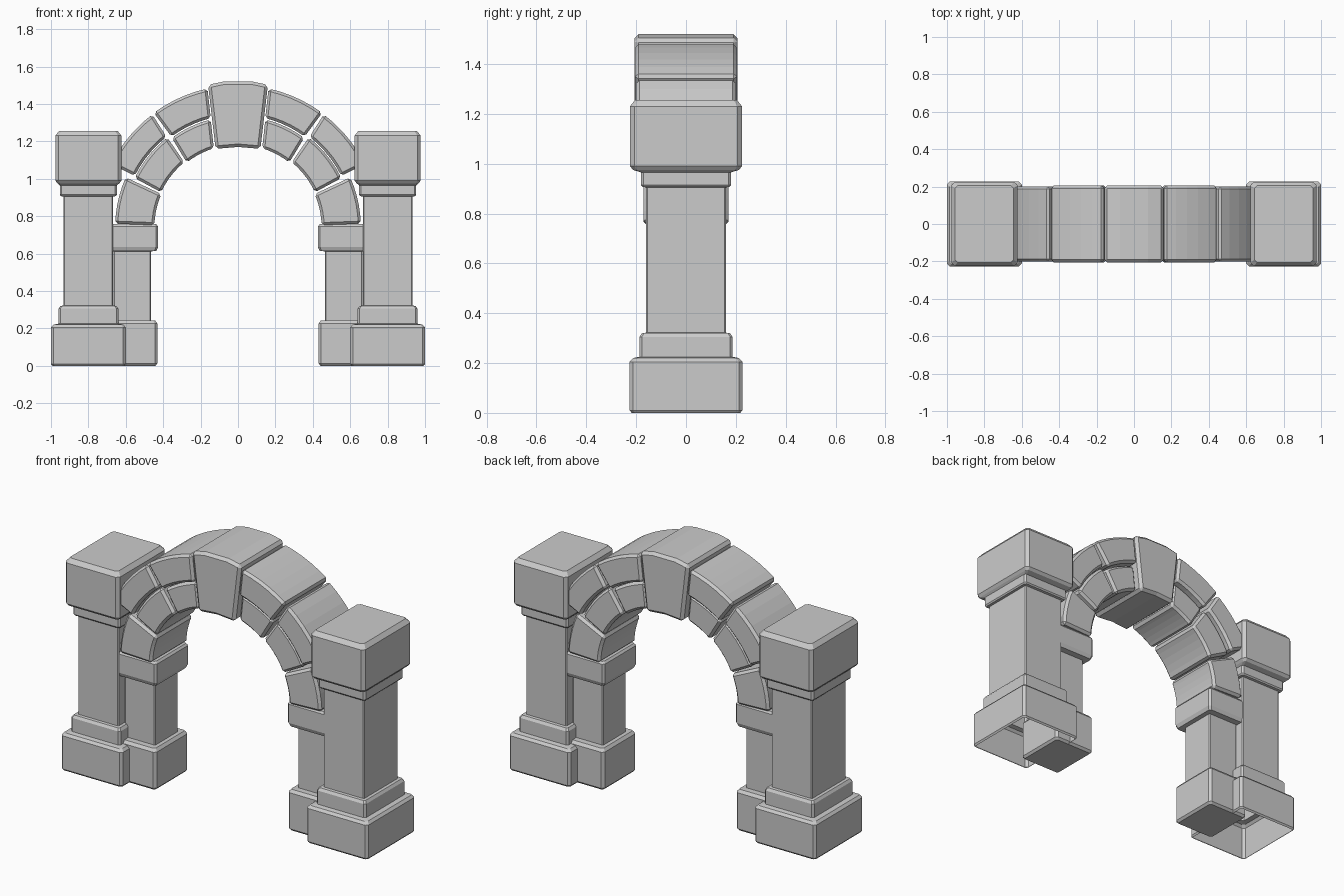
import bpy, bmesh
from math import sin, cos, radians

if "Cube" in bpy.data.objects:
    bpy.data.objects.remove(bpy.data.objects["Cube"])

CENTRE_Z = 0.74   # centre of the arch rings


def finish(name, bm, bevel=0.0, mirror=True):
    bmesh.ops.recalc_face_normals(bm, faces=bm.faces)
    me = bpy.data.meshes.new(name)
    bm.to_mesh(me)
    bm.free()
    ob = bpy.data.objects.new(name, me)
    bpy.context.collection.objects.link(ob)
    if bevel:
        m = ob.modifiers.new("chamfer", 'BEVEL')
        m.width = bevel
        m.segments = 1
        m.limit_method = 'ANGLE'
        m.angle_limit = radians(35)
    if mirror:
        m = ob.modifiers.new("mirror", 'MIRROR')
        m.use_mirror_merge = False
    return ob


def pillar(name, cx, rings, close_bottom):
    """Loft chamfered rectangles (half x, half y, z, corner cut)."""
    bm = bmesh.new()
    loops = []
    for hx, hy, z, c in rings:
        pts = [(hx, -hy + c), (hx, hy - c), (hx - c, hy), (-hx + c, hy),
               (-hx, hy - c), (-hx, -hy + c), (-hx + c, -hy), (hx - c, -hy)]
        loops.append([bm.verts.new((cx + x, y, z)) for x, y in pts])
    for a, b in zip(loops, loops[1:]):
        for i in range(8):
            j = (i + 1) % 8
            bm.faces.new((a[i], a[j], b[j], b[i]))
    bm.faces.new(loops[-1])
    if close_bottom:
        bm.faces.new(loops[0])
    return finish(name, bm)


def prism(name, outline, half_depth, bevel, mirror=True):
    """Extrude an x-z outline along y."""
    bm = bmesh.new()
    f = [bm.verts.new((x, -half_depth, z)) for x, z in outline]
    b = [bm.verts.new((x, half_depth, z)) for x, z in outline]
    bm.faces.new(f)
    bm.faces.new(b[::-1])
    n = len(f)
    for i in range(n):
        j = (i + 1) % n
        bm.faces.new((f[i], b[i], b[j], f[j]))
    return finish(name, bm, bevel, mirror)


def arc(r, a0, a1, n=5):
    angs = [radians(a0 + (a1 - a0) * i / n) for i in range(n + 1)]
    return [(r * sin(a), CENTRE_Z + r * cos(a)) for a in angs]


def stone(name, inner, outer, half_depth, bevel=0.014):
    """Arch stone; inner and outer are (radius, start, end), degrees from the top."""
    prism(name, arc(*inner) + arc(*outer)[::-1], half_depth, bevel)


# Outer pillars: plinth, step, shaft, collar and cap block in one open-bottomed shell
pillar("outer_pillar", 0.8, [
    (0.192, 0.218, 0.0, 0.012), (0.2, 0.226, 0.01, 0.014),
    (0.2, 0.226, 0.205, 0.014), (0.187, 0.213, 0.22, 0.012),
    (0.16, 0.187, 0.225, 0.01), (0.16, 0.187, 0.305, 0.01),
    (0.15, 0.177, 0.32, 0.008), (0.133, 0.16, 0.322, 0.006),
    (0.133, 0.16, 0.905, 0.006), (0.147, 0.175, 0.907, 0.008),
    (0.153, 0.181, 0.915, 0.01), (0.153, 0.181, 0.965, 0.01),
    (0.165, 0.212, 0.975, 0.012), (0.177, 0.225, 0.99, 0.018),
    (0.177, 0.225, 1.23, 0.018), (0.157, 0.205, 1.255, 0.014)], False)

# Inner pillars that carry the arch
pillar("inner_pillar", 0.565, [
    (0.123, 0.143, 0.0, 0.01), (0.135, 0.155, 0.013, 0.014),
    (0.135, 0.155, 0.225, 0.014), (0.122, 0.142, 0.242, 0.01),
    (0.1, 0.108, 0.243, 0.006), (0.1, 0.108, 0.612, 0.006),
    (0.128, 0.146, 0.613, 0.01), (0.138, 0.155, 0.635, 0.012),
    (0.138, 0.155, 0.745, 0.012), (0.128, 0.146, 0.757, 0.01)], True)

# Arch stones, lower to upper
stone("springer_stone", (0.447, 66.5, 88.5), (0.657, 66, 88.3), 0.17)
stone("inner_stone_low", (0.452, 39.5, 65.5), (0.612, 38.2, 64.5), 0.178)
stone("inner_stone_high", (0.442, 17, 38.3), (0.595, 14.2, 36.5), 0.178)
stone("outer_stone_low", (0.617, 38.3, 63.5), (0.758, 37.2, 63.5), 0.2)
stone("outer_stone_high", (0.602, 14, 36.3), (0.76, 12.4, 36.3), 0.205)

# Keystone
prism("keystone", [(-0.12, 1.16), (0, 1.17), (0.12, 1.16), (0.16, 1.502),
                   (0.075, 1.52), (-0.075, 1.52), (-0.16, 1.502)],
      0.207, 0.016, mirror=False)
